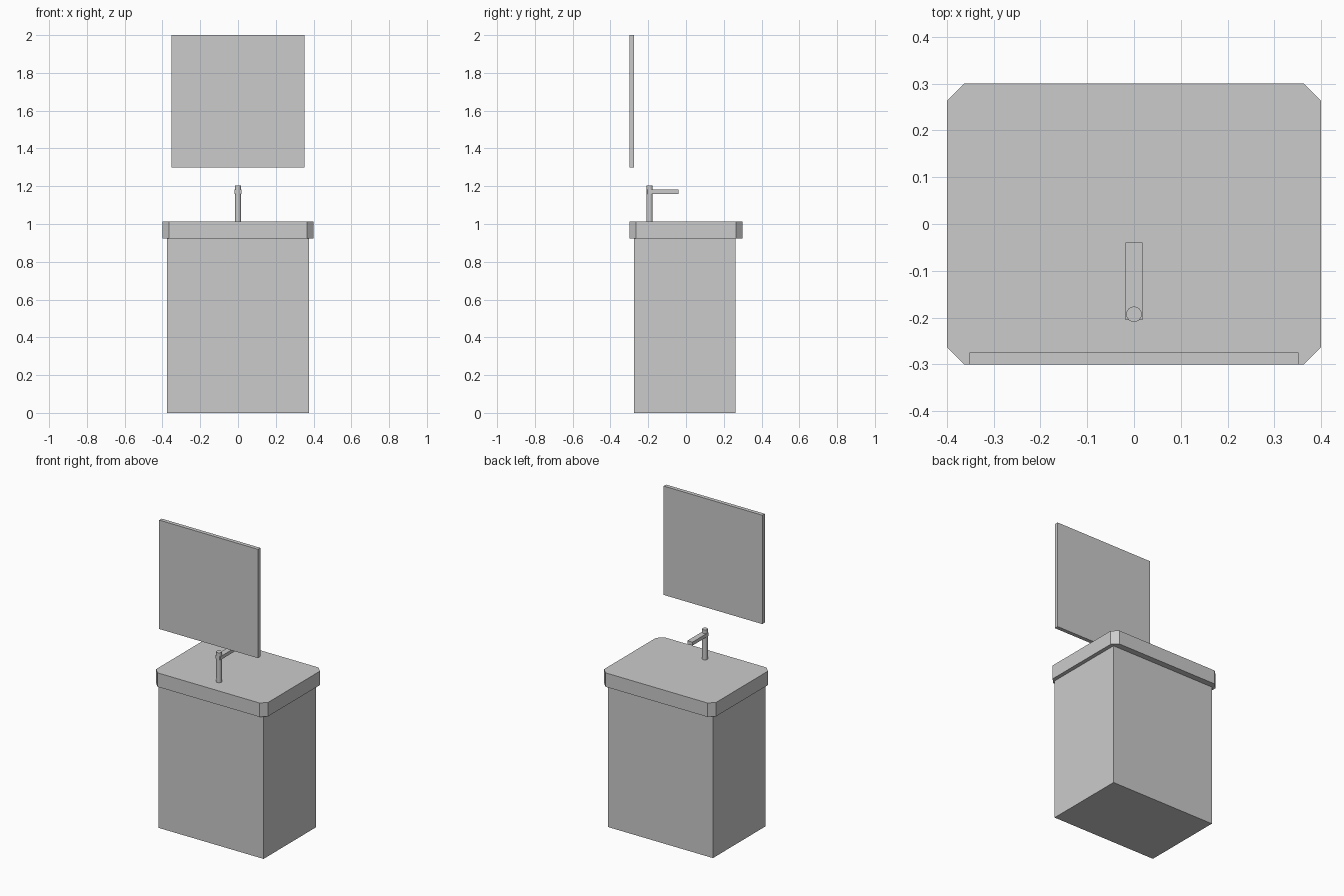
import bpy
import bmesh

cube = bpy.data.objects.get("Cube")
if cube:
    bpy.data.objects.remove(cube, do_unlink=True)

grey = bpy.data.materials.new("plain_grey")
grey.use_nodes = True
colour = (0.6, 0.6, 0.6, 1)
grey.diffuse_color = colour
grey.node_tree.nodes["Principled BSDF"].inputs["Base Color"].default_value = colour


def finish(name, bm):
    mesh = bpy.data.meshes.new(name)
    bm.to_mesh(mesh)
    bm.free()
    mesh.materials.append(grey)
    obj = bpy.data.objects.new(name, mesh)
    bpy.context.collection.objects.link(obj)
    return obj


def box(name, low, high, chamfer=0):
    """Box between two corners, with optional chamfered vertical edges."""
    bm = bmesh.new()
    bmesh.ops.create_cube(bm, size=1)
    for v in bm.verts:
        v.co = [a + (c + 0.5) * (b - a) for a, b, c in zip(low, high, v.co)]
    if chamfer:
        upright = [e for e in bm.edges
                   if abs(e.verts[0].co.z - e.verts[1].co.z) > 0.01]
        bmesh.ops.bevel(bm, geom=upright, offset=chamfer, segments=1,
                        affect='EDGES')
    return finish(name, bm)


# Cabinet, counter with cut corners, and the floating mirror panel
box("cabinet", (-0.375, -0.275, 0), (0.375, 0.261, 0.922))
box("countertop", (-0.4, -0.3, 0.922), (0.4, 0.3, 1.012), chamfer=0.036)
box("mirror", (-0.352, -0.3, 1.298), (0.352, -0.275, 2))

# Tap: round post with a flat square spout
bm = bmesh.new()
bmesh.ops.create_cone(bm, cap_ends=True, segments=32,
                      radius1=0.0165, radius2=0.0165, depth=0.193)
bmesh.ops.translate(bm, verts=bm.verts, vec=(0, -0.193, 1.1085))
post = finish("tap_post", bm)
bpy.context.view_layer.objects.active = post
post.select_set(True)
bpy.ops.object.shade_smooth_by_angle()
box("tap_spout", (-0.018, -0.205, 1.16), (0.018, -0.04, 1.182))
